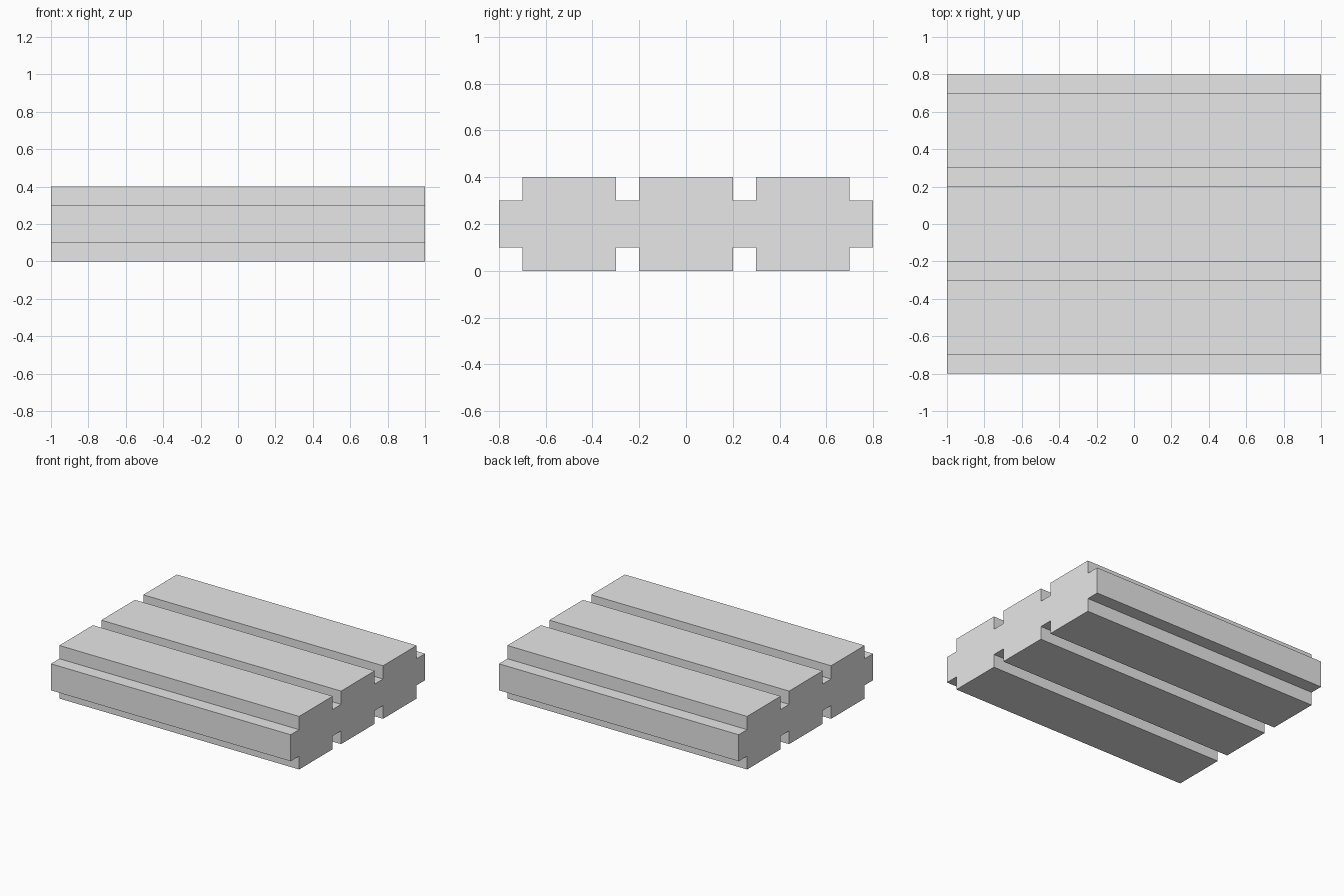
import bpy
import bmesh

cube = bpy.data.objects.get("Cube")
if cube:
    bpy.data.objects.remove(cube, do_unlink=True)

LENGTH = 2.0
MID_Z = 0.2

# Plain grey material
grey = bpy.data.materials.new("light grey")
grey.use_nodes = True
colour = (0.8, 0.8, 0.8, 1.0)
grey.diffuse_color = colour
grey.node_tree.nodes["Principled BSDF"].inputs["Base Color"].default_value = colour

# One quarter of the grooved cross-section, as (y, height above the middle)
quarter = [(0.2, 0.2), (0.2, 0.1), (0.3, 0.1), (0.3, 0.2),
           (0.7, 0.2), (0.7, 0.1), (0.8, 0.1)]

# Mirror the quarter front to back, then top to bottom
top = [(-y, h) for y, h in reversed(quarter)] + quarter
outline = top + [(y, -h) for y, h in reversed(top)]

# Extrude the cross-section along the plank
bm = bmesh.new()
end = bm.faces.new([bm.verts.new((-LENGTH / 2, y, MID_Z + h)) for y, h in outline])
result = bmesh.ops.extrude_face_region(bm, geom=[end], use_keep_orig=True)
moved = [v for v in result["geom"] if isinstance(v, bmesh.types.BMVert)]
bmesh.ops.translate(bm, verts=moved, vec=(LENGTH, 0, 0))
bmesh.ops.recalc_face_normals(bm, faces=bm.faces)

mesh = bpy.data.meshes.new("grooved_plank")
bm.to_mesh(mesh)
bm.free()
mesh.materials.append(grey)
plank = bpy.data.objects.new("grooved_plank", mesh)
bpy.context.collection.objects.link(plank)
